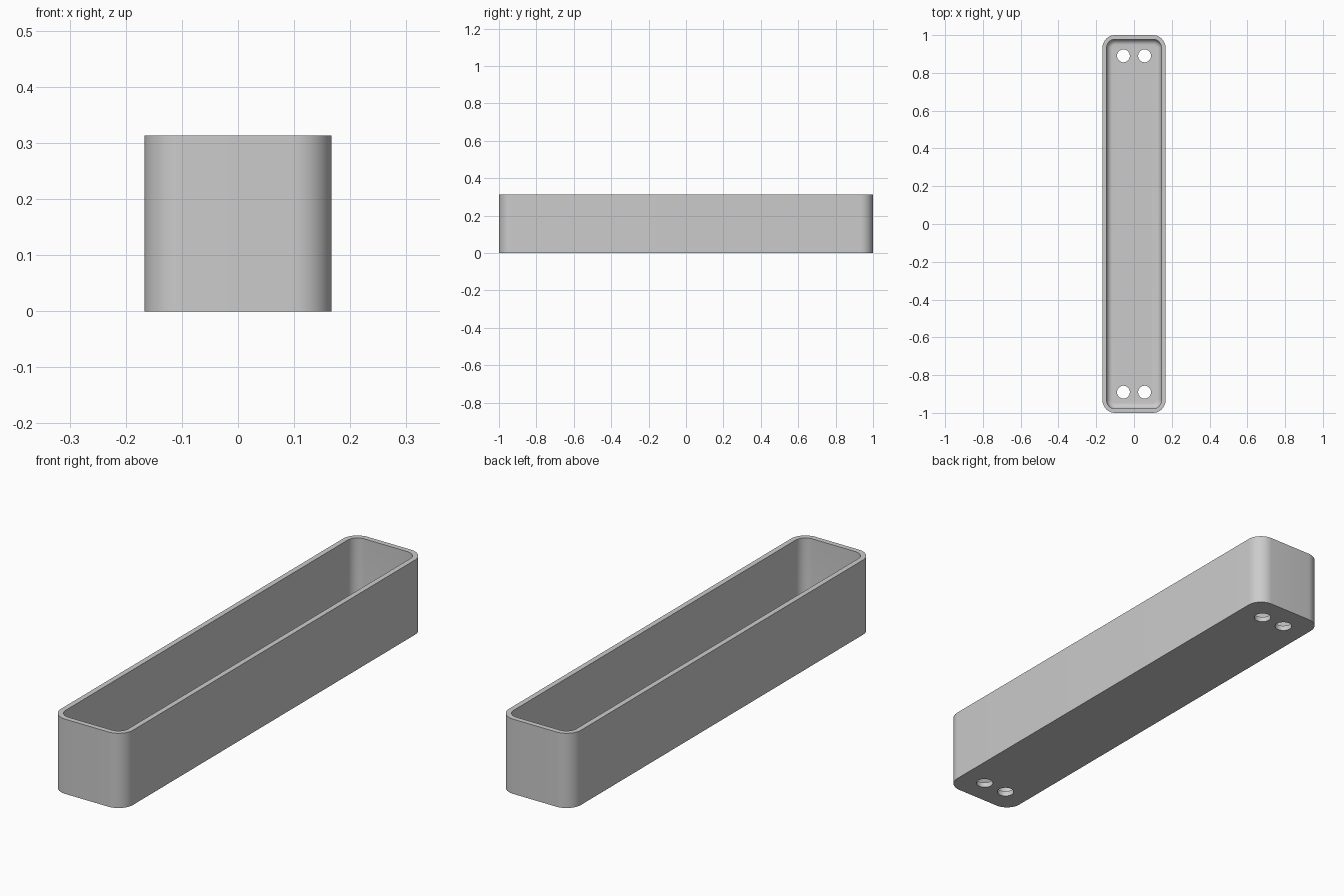
import bpy, bmesh
from math import sin, cos, pi

cube = bpy.data.objects.get("Cube")
if cube:
    bpy.data.objects.remove(cube)

HALF_X, HALF_Y, HEIGHT = 0.167, 1.0, 0.313
CORNER, WALL, FLOOR, FILLET = 0.067, 0.022, 0.022, 0.03
STEPS = 12

grey = bpy.data.materials.new("plain grey")
grey.use_nodes = True
colour = (0.6, 0.6, 0.6, 1)
grey.diffuse_color = colour
grey.node_tree.nodes["Principled BSDF"].inputs["Base Color"].default_value = colour


def rounded_ring(bm, inset, z):
    """Rounded rectangle, moved inward by inset, at height z."""
    r = CORNER - inset
    cx, cy = HALF_X - CORNER, HALF_Y - CORNER
    ring = []
    for quarter, (sx, sy) in enumerate([(1, 1), (-1, 1), (-1, -1), (1, -1)]):
        for i in range(STEPS + 1):
            a = (quarter + i / STEPS) * pi / 2
            ring.append(bm.verts.new((sx * cx + r * cos(a), sy * cy + r * sin(a), z)))
    return ring


# Tray: outer wall, rim, inner wall and filleted floor in one loft
bm = bmesh.new()
profile = [(0, 0), (0, HEIGHT), (WALL, HEIGHT)]
for i in range(9):
    a = i / 8 * pi / 2
    profile.append((WALL + FILLET * (1 - cos(a)), FLOOR + FILLET * (1 - sin(a))))
rings = [rounded_ring(bm, inset, z) for inset, z in profile]
for low, high in zip(rings, rings[1:]):
    for i in range(len(low)):
        j = (i + 1) % len(low)
        bm.faces.new((low[i], low[j], high[j], high[i]))
bm.faces.new(reversed(rings[0]))
bm.faces.new(rings[-1])
bmesh.ops.recalc_face_normals(bm, faces=bm.faces)
mesh = bpy.data.meshes.new("tray")
bm.to_mesh(mesh)
bm.free()
mesh.materials.append(grey)
tray = bpy.data.objects.new("tray", mesh)
bpy.context.collection.objects.link(tray)

# Four screw holes through the floor
bm = bmesh.new()
for x in (-0.056, 0.056):
    for y in (-0.89, 0.89):
        drill = bmesh.ops.create_cone(bm, cap_ends=True, segments=40,
                                      radius1=0.034, radius2=0.034, depth=0.1)
        bmesh.ops.translate(bm, verts=drill["verts"], vec=(x, y, 0))
cut_mesh = bpy.data.meshes.new("hole_cutter")
bm.to_mesh(cut_mesh)
bm.free()
cut_mesh.materials.append(grey)
cutter = bpy.data.objects.new("hole_cutter", cut_mesh)
bpy.context.collection.objects.link(cutter)
cutter.hide_render = True

holes = tray.modifiers.new("screw holes", "BOOLEAN")
holes.object = cutter
holes.operation = "DIFFERENCE"
holes.solver = "EXACT"

# Apply the cut, discard the cutter, smooth the curves
bpy.ops.object.select_all(action="DESELECT")
tray.select_set(True)
bpy.context.view_layer.objects.active = tray
bpy.ops.object.modifier_apply(modifier=holes.name)
bpy.data.objects.remove(cutter)
bpy.ops.object.shade_smooth_by_angle(angle=pi / 6)
